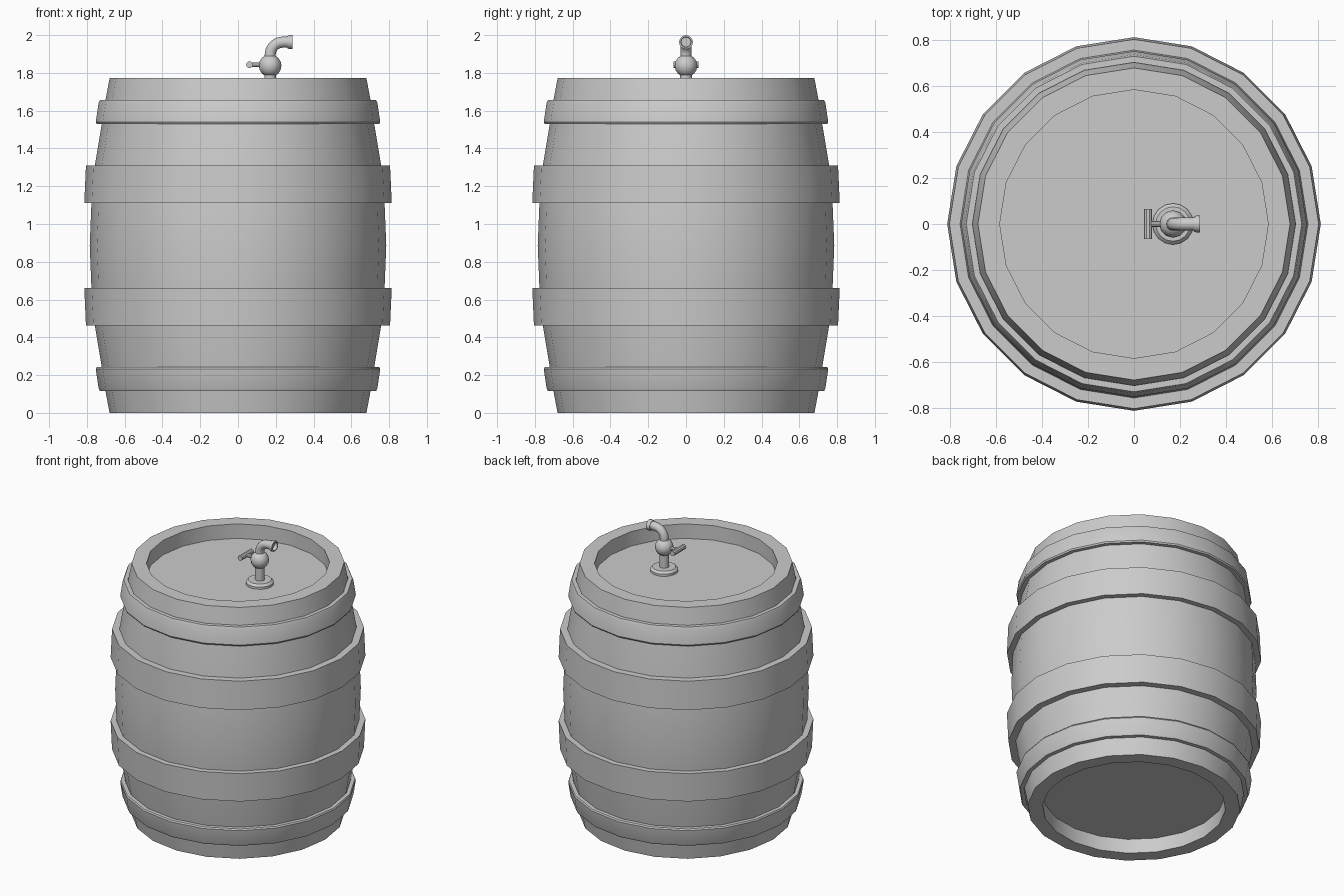
import bpy, bmesh, math
from mathutils import Vector, Matrix

if "Cube" in bpy.data.objects:
    bpy.data.objects.remove(bpy.data.objects["Cube"])

MID = 0.886   # barrel is mirrored about this height


def finish(bm, name):
    bmesh.ops.remove_doubles(bm, verts=bm.verts, dist=1e-5)
    bmesh.ops.recalc_face_normals(bm, faces=bm.faces)
    me = bpy.data.meshes.new(name)
    bm.to_mesh(me)
    bm.free()
    ob = bpy.data.objects.new(name, me)
    bpy.context.collection.objects.link(ob)
    bpy.ops.object.select_all(action='DESELECT')
    ob.select_set(True)
    bpy.context.view_layer.objects.active = ob
    bpy.ops.object.shade_smooth_by_angle(angle=math.radians(32))
    return ob


def lathe(name, profile, sides, closed=False, matrix=Matrix()):
    """Spin (radius, height) points round z."""
    bm = bmesh.new()
    vs = [bm.verts.new((r, 0, z)) for r, z in profile]
    pairs = list(zip(vs, vs[1:])) + ([(vs[-1], vs[0])] if closed else [])
    es = [bm.edges.new(p) for p in pairs]
    bmesh.ops.spin(bm, geom=vs + es, cent=(0, 0, 0), axis=(0, 0, 1),
                   angle=2 * math.pi, steps=sides, use_merge=False)
    bmesh.ops.remove_doubles(bm, verts=bm.verts, dist=1e-5)
    bm.transform(matrix)
    return finish(bm, name)


def tube(name, path, radius, sides):
    """Sweep a circle along a path in the xz plane."""
    bm = bmesh.new()
    rings = []
    for i, p in enumerate(path):
        a, b = path[max(i - 1, 0)], path[min(i + 1, len(path) - 1)]
        t = (b - a).normalized()
        n = Vector((-t.z, 0, t.x))
        rings.append([bm.verts.new(p + radius * (math.cos(w) * n + math.sin(w) * Vector((0, 1, 0))))
                      for w in (2 * math.pi * k / sides for k in range(sides))])
    for r0, r1 in zip(rings, rings[1:]):
        for k in range(sides):
            j = (k + 1) % sides
            bm.faces.new((r0[k], r0[j], r1[j], r1[k]))
    return finish(bm, name)


# barrel body with recessed heads at both ends
upper = [(0.785, MID), (0.776, 1.11), (0.758, 1.31), (0.721, 1.53), (0.702, 1.655),
         (0.68, 1.772), (0.585, 1.772), (0.585, 1.67), (0, 1.67)]
lower = [(r, 2 * MID - z) for r, z in reversed(upper[1:])]
lathe("barrel_body", lower + upper, 20)

# hoops, mirrored top and bottom
hoops = {"outer_hoop": [(0.722, 1.53), (0.748, 1.53), (0.753, 1.54), (0.738, 1.642), (0.731, 1.657), (0.704, 1.657)],
         "middle_hoop": [(0.776, 1.11), (0.814, 1.11), (0.805, 1.31), (0.758, 1.31)]}
for name, prof in hoops.items():
    lathe("upper_" + name, prof, 20, True)
    lathe("lower_" + name, [(r, 2 * MID - z) for r, z in prof], 20, True)

# tap flange, stem and ball
TX, BZ = 0.17, 1.838
at = Matrix.Translation((TX, 0, 0))
lathe("tap_flange", [(0, 1.665), (0.09, 1.665), (0.09, 1.685), (0.075, 1.70), (0, 1.70)], 16, matrix=at)
lathe("tap_stem", [(0.031, 1.68), (0.031, 1.80)], 12, matrix=at)
lathe("tap_ball", [(0.06 * math.sin(math.pi * i / 8), BZ - 0.06 * math.cos(math.pi * i / 8))
                   for i in range(9)], 12, matrix=at)

# curved spout with open collar
R, SZ = 0.067, 1.963
path = [Vector((TX, 0, 1.86))]
path += [Vector((TX + R - R * math.cos(a), 0, SZ - R + R * math.sin(a)))
         for a in (math.pi / 2 * i / 5 for i in range(6))]
path.append(Vector((0.27, 0, SZ)))
tube("tap_spout", path, 0.029, 12)
to_x = Matrix.Translation((0, 0, SZ)) @ Matrix.Rotation(math.pi / 2, 4, 'Y')
lathe("spout_collar", [(0.0, 0.262), (0.033, 0.262), (0.037, 0.272), (0.037, 0.288),
                       (0.028, 0.288), (0.026, 0.266), (0, 0.266)], 12, matrix=to_x)

# handle rod and cross bar
HZ = 1.843
rod = Matrix.Translation((0, 0, HZ)) @ Matrix.Rotation(math.pi / 2, 4, 'Y')
lathe("handle_rod", [(0, 0.06), (0.013, 0.06), (0.013, 0.15), (0, 0.15)], 8, matrix=rod)
bar = Matrix.Translation((0.061, 0, HZ)) @ Matrix.Rotation(math.pi / 2, 4, 'X')
lathe("handle_bar", [(0, -0.065), (0.018, -0.065), (0.018, 0.065), (0, 0.065)], 10, matrix=bar)
